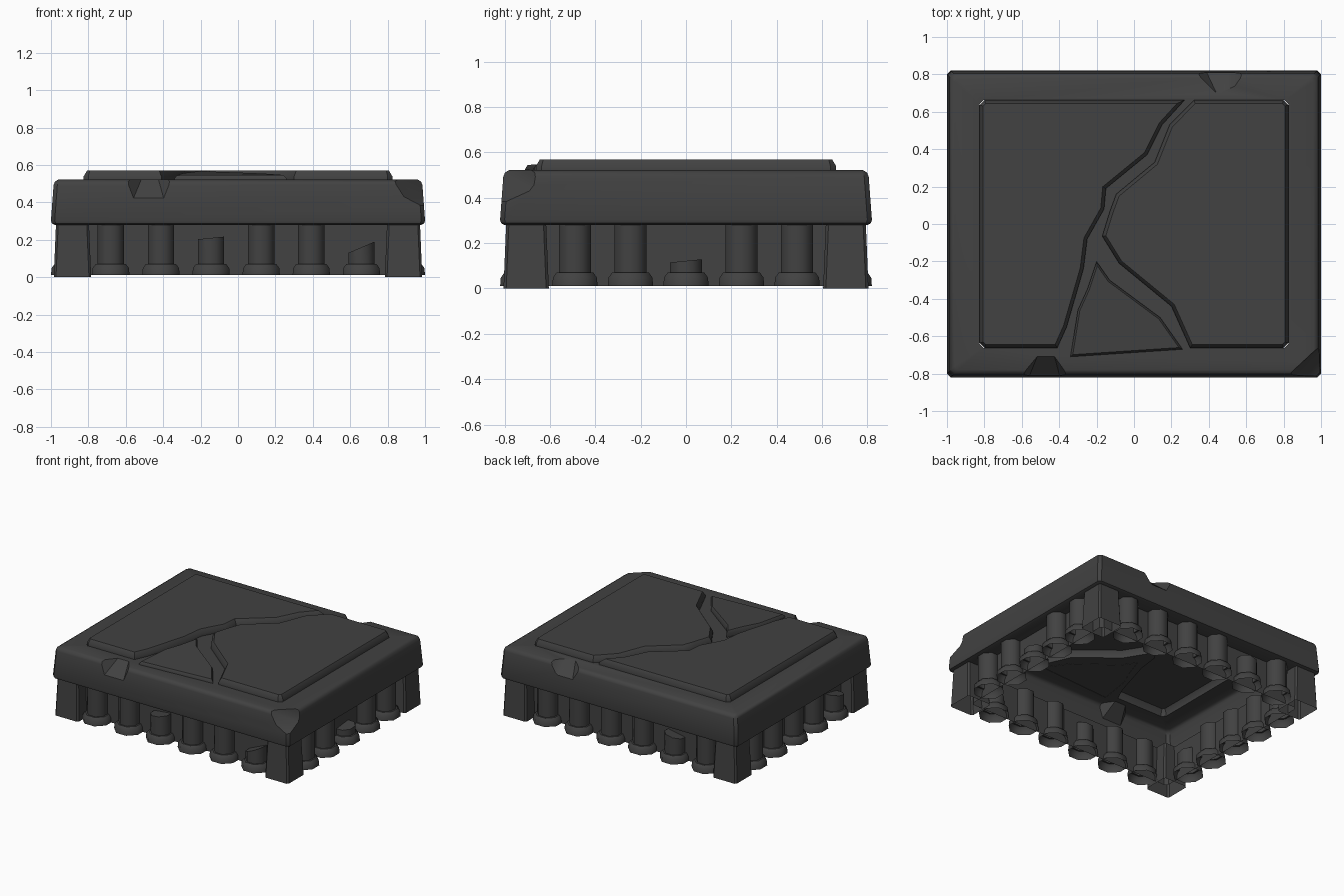
import bpy, bmesh, math
from mathutils import Vector

if "Cube" in bpy.data.objects:
    bpy.data.objects.remove(bpy.data.objects["Cube"])

stone = bpy.data.materials.new("dark_stone")
stone.diffuse_color = (0.054, 0.054, 0.054, 1)
stone.use_nodes = True
stone.node_tree.nodes["Principled BSDF"].inputs["Base Color"].default_value = stone.diffuse_color


def finish(name, bm, smooth=None, recalc=True):
    if recalc:
        bmesh.ops.recalc_face_normals(bm, faces=bm.faces[:])
    me = bpy.data.meshes.new(name)
    bm.to_mesh(me)
    bm.free()
    me.materials.append(stone)
    ob = bpy.data.objects.new(name, me)
    bpy.context.collection.objects.link(ob)
    shade(ob, smooth)
    return ob


def shade(ob, angle):
    bpy.ops.object.select_all(action='DESELECT')
    bpy.context.view_layer.objects.active = ob
    ob.select_set(True)
    if angle:
        bpy.ops.object.shade_smooth_by_angle(angle=math.radians(angle))


def loft(bm, loops, caps=(False, False)):
    rings = [[bm.verts.new(p) for p in loop] for loop in loops]
    n = len(rings[0])
    for a, b in zip(rings, rings[1:]):
        for i in range(n):
            j = (i + 1) % n
            bm.faces.new((a[i], a[j], b[j], b[i]))
    if caps[0]:
        bm.faces.new(rings[0][::-1])
    if caps[1]:
        bm.faces.new(rings[-1])


def rect(hx, hy, z, c=0.02, cx=0, cy=0):
    pts = [(hx, -hy + c), (hx, hy - c), (hx - c, hy), (-hx + c, hy),
           (-hx, hy - c), (-hx, -hy + c), (-hx + c, -hy), (hx - c, -hy)]
    return [(cx + x, cy + y, z) for x, y in pts]


# Slab: a closed solid first, opened after chipping
bm = bmesh.new()
loft(bm, [rect(.88, .70, .28), rect(.98, .80, .28), rect(.995, .815, .288), rect(1.0, .82, .303),
          rect(.986, .806, .493), rect(.978, .798, .512), rect(.96, .78, .522),
          rect(.825, .662, .522)], (True, True))
slab = finish("slab", bm)


def chip(points):
    bm = bmesh.new()
    for p in points:
        bm.verts.new(p)
    bmesh.ops.convex_hull(bm, input=bm.verts[:])
    cutter = finish("chip_cutter", bm)
    cutter.hide_render = True
    bpy.context.view_layer.objects.active = slab
    mod = slab.modifiers.new("chip", 'BOOLEAN')
    mod.operation, mod.solver, mod.object = 'DIFFERENCE', 'EXACT', cutter
    bpy.ops.object.modifier_apply(modifier=mod.name)
    bpy.data.objects.remove(cutter)


# Chipped corner, front edge chip, back edge chip
chip([(1.06, -.585, .54), (.77, -.855, .54), (.82, -.89, .43), (1.06, -.61, .43),
      (1.02, -.84, .35), (1.25, -1.05, .43), (1.25, -1.05, .56)])
chip([(-.66, -.86, .56), (-.30, -.86, .56), (-.51, -.69, .54), (-.43, -.69, .54),
      (-.57, -.84, .395), (-.39, -.84, .395)])
chip([(.24, .87, .56), (.66, .87, .56), (.45, .68, .54), (.54, .72, .54),
      (.37, .85, .40), (.53, .85, .40)])

# Open the underside and the panel recess
bm = bmesh.new()
bm.from_mesh(slab.data)
caps = [f for f in bm.faces if abs(f.normal.z) > .99
        and all(abs(v.co.x) < .89 and abs(v.co.y) < .705 for v in f.verts)]
bmesh.ops.delete(bm, geom=caps, context='FACES')
bm.to_mesh(slab.data)
bm.free()
shade(slab, 40)

# Recessed wall behind the pillars
bm = bmesh.new()
loft(bm, [rect(.88, .70, .012), rect(.88, .70, .285)])
finish("recessed_wall", bm)

# Crack outlines, front to back
crack_left = [(-.41, -.662), (-.36, -.55), (-.27, -.24), (-.25, -.08), (-.16, .08),
              (-.15, .19), (.07, .37), (.15, .53), (.27, .662)]
crack_right = [(.30, -.662), (.20, -.44), (-.08, -.21), (-.17, -.065), (-.13, .065),
               (-.095, .16), (.11, .33), (.19, .53), (.32, .662)]


def panel(name, outline, z_of=lambda x, y: .57, edge=.03):
    bm = bmesh.new()
    low = [bm.verts.new((x, y, .52)) for x, y in outline]
    top = [bm.verts.new((x, y, z_of(x, y) - edge)) for x, y in outline]
    n = len(low)
    for i in range(n):
        j = (i + 1) % n
        bm.faces.new((low[i], low[j], top[j], top[i]))
    face = bm.faces.new(top)
    bm.normal_update()
    bmesh.ops.inset_individual(bm, faces=[face], thickness=edge * .6, use_even_offset=True)
    for v in face.verts:
        v.co.z += edge
    finish(name, bm, 35, recalc=False)


panel("panel_left", crack_left + [(-.80, .662), (-.825, .637), (-.825, -.637), (-.80, -.662)])
panel("panel_right", [(.80, -.662), (.825, -.637), (.825, .637), (.80, .662)] + crack_right[::-1])
panel("panel_loose_shard", [(-.34, -.71), (.26, -.67), (.14, -.50), (-.13, -.30),
                            (-.20, -.20), (-.25, -.35), (-.30, -.46)],
      lambda x, y: .57 + .05 * (y + .2), .018)

# Crack floor
bm = bmesh.new()
bm.faces.new([bm.verts.new((x, y, .522)) for x, y in crack_right + crack_left[::-1]])
finish("crack_floor", bm, recalc=False)

# Corner blocks
for sx in (-1, 1):
    for sy in (-1, 1):
        bm = bmesh.new()
        cx, cy = sx * .885, sy * .705
        loft(bm, [rect(.10, .10, 0, .012, cx, cy), rect(.088, .088, .29, .012, cx, cy)])
        finish("corner_block", bm)


def ring(cx, cy, r, z, sx=0, sy=0):
    pts = []
    for i in range(8):
        a = math.pi * (i + .5) / 4
        dx, dy = r * math.cos(a), r * math.sin(a)
        pts.append((cx + dx, cy + dy, z + sx * dx + sy * dy))
    return pts


def pillar(x, y, broken=None):
    h, sx, sy = broken or (.285, 0, 0)
    bm = bmesh.new()
    loft(bm, [ring(x, y, .108, .012), ring(x, y, .105, .048), ring(x, y, .088, .07),
              ring(x, y, .076, .07), ring(x, y, .076, h, sx, sy)], (False, bool(broken)))
    finish("broken_pillar" if broken else "pillar", bm, 50)


# Pillar rows; broken stumps hold (height, slope x, slope y)
front = {2: (.21, .1, 0), 5: (.16, .43, 0)}
back = {1: (.20, .2, .1)}
right = {2: (.122, 0, .1)}
left = {0: (.18, 0, .2)}
for i in range(6):
    x = -.68 + i * .268
    pillar(x, -.72, front.get(i))
    pillar(x, .72, back.get(i))
for i in range(5):
    y = -.49 + i * .245
    pillar(.9, y, right.get(i))
    pillar(-.9, y, left.get(i))
